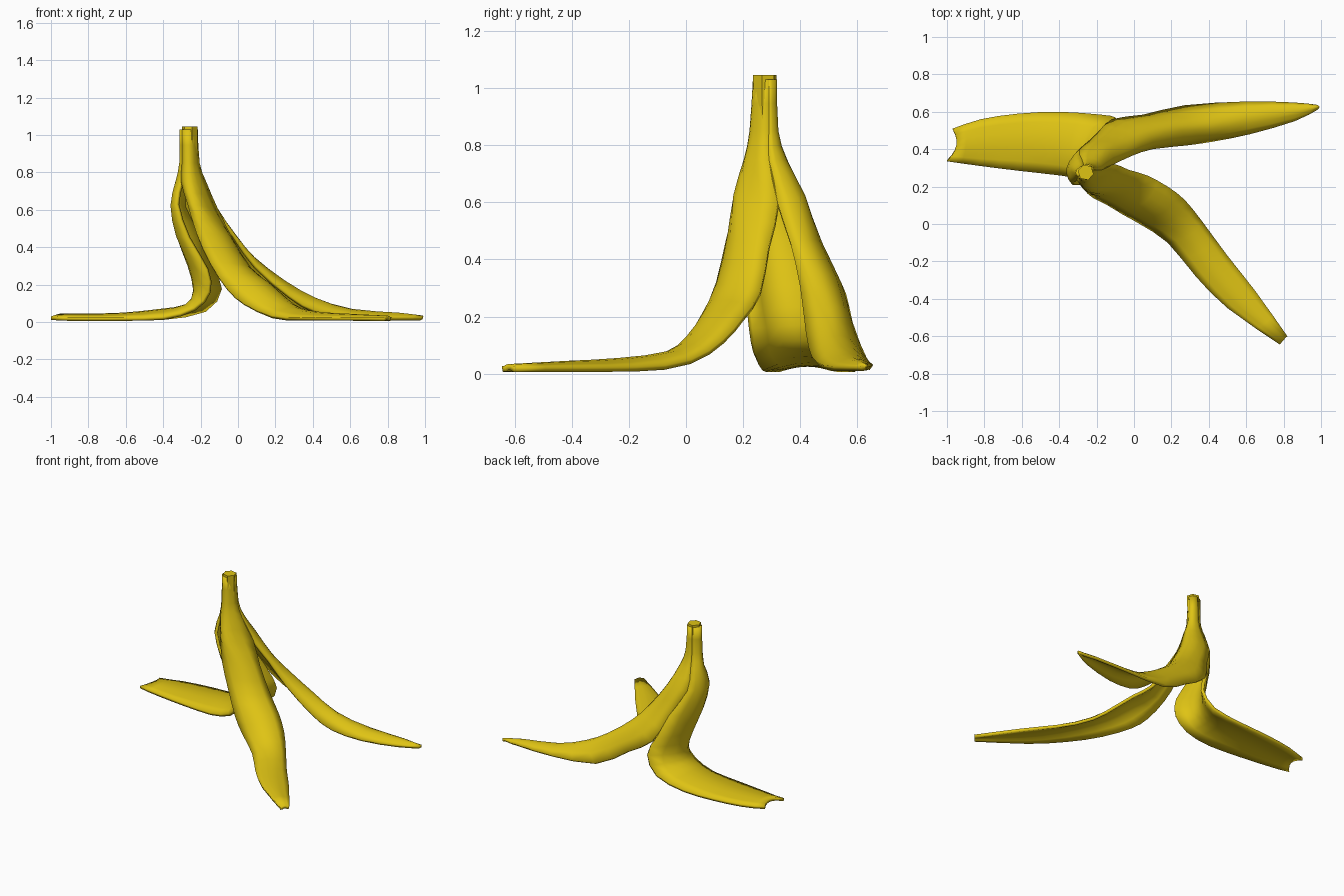
import bpy, bmesh
from mathutils import Vector as V

yellow = bpy.data.materials.new("banana yellow")
yellow.diffuse_color = (0.74, 0.55, 0.007, 1)


def finish(obj):
    obj.data.materials.append(yellow)
    bpy.ops.object.select_all(action='DESELECT')
    obj.select_set(True)
    bpy.context.view_layer.objects.active = obj
    bpy.ops.object.shade_smooth_by_angle(angle=0.6)


def catmull(a, b, c, d, t):
    return 0.5 * (2*b + (c - a)*t + (2*a - 5*b + 4*c - d)*t*t + (3*b - a - 3*c + d)*t**3)


def peel(name, rows, cols=6, sub=2):
    """Strip lofted down rows of (edge, ridge, edge) points, then thickened inward."""
    rows = [[V(r[k:k+3]) for k in (0, 3, 6)] for r in rows]
    fine, last = [], len(rows) - 1
    for i in range(last):
        q = [rows[max(0, min(last, i + k))] for k in (-1, 0, 1, 2)]
        for s in range(sub):
            fine.append([catmull(*[r[k] for r in q], s / sub) for k in range(3)])
    fine.append(rows[-1])
    bm = bmesh.new()
    grid = []
    for a, m, b in fine:
        c = 2*m - (a + b) / 2          # curve passes through the ridge point
        line = []
        for j in range(cols + 1):
            t = j / cols
            p = a*(1-t)**2 + c*2*t*(1-t) + b*t*t
            p.z = max(p.z, 0.026)
            line.append(bm.verts.new(p))
        grid.append(line)
    for u, w in zip(grid, grid[1:]):
        for j in range(cols):
            bm.faces.new((u[j], w[j], w[j+1], u[j+1]))
    me = bpy.data.meshes.new(name)
    bm.to_mesh(me)
    bm.free()
    ob = bpy.data.objects.new(name, me)
    bpy.context.collection.objects.link(ob)
    mod = ob.modifiers.new("thickness", 'SOLIDIFY')
    mod.thickness, mod.offset = 0.02, -1
    finish(ob)


# left peel: drops from the stem, folds, and lies towards -x
peel("left_peel", [
    (-.27, .315, 1.03, -.31, .285, 1.03, -.30, .25, 1.03),
    (-.27, .32, .85, -.312, .285, .85, -.30, .245, .85),
    (-.28, .35, .75, -.335, .30, .75, -.305, .235, .75),
    (-.29, .40, .62, -.36, .30, .62, -.33, .21, .63),
    (-.20, .48, .45, -.33, .33, .46, -.27, .21, .45),
    (-.15, .54, .30, -.27, .34, .30, -.17, .21, .28),
    (-.10, .57, .18, -.24, .38, .17, -.16, .22, .16),
    (-.18, .585, .07, -.28, .40, .095, -.24, .235, .075),
    (-.40, .60, .03, -.42, .43, .07, -.40, .26, .03),
    (-.62, .59, .02, -.62, .44, .05, -.62, .285, .02),
    (-.82, .56, .02, -.82, .43, .045, -.82, .31, .02),
    (-.97, .51, .03, -.95, .42, .045, -1.0, .335, .03)])

# front peel: slopes to front right
peel("front_peel", [
    (-.30, .25, 1.03, -.25, .237, 1.03, -.215, .29, 1.03),
    (-.30, .245, .85, -.25, .225, .85, -.205, .29, .85),
    (-.305, .235, .75, -.24, .205, .75, -.17, .29, .75),
    (-.27, .185, .63, -.19, .18, .62, -.105, .32, .60),
    (-.22, .14, .47, -.09, .175, .47, -.03, .29, .45),
    (-.15, .105, .32, 0, .14, .31, .07, .26, .29),
    (-.06, .05, .18, .10, .08, .22, .18, .20, .20),
    (.03, 0, .10, .19, .02, .14, .27, .13, .12),
    (.18, -.10, .035, .30, -.06, .08, .36, .02, .05),
    (.33, -.28, .02, .43, -.24, .055, .50, -.17, .02),
    (.50, -.45, .02, .58, -.42, .045, .65, -.36, .02),
    (.78, -.645, .02, .80, -.62, .034, .82, -.60, .02)])

# right peel: slopes to the back right
peel("right_peel", [
    (-.215, .29, 1.03, -.235, .315, 1.03, -.27, .315, 1.03),
    (-.205, .29, .85, -.225, .32, .85, -.27, .32, .85),
    (-.17, .29, .75, -.20, .345, .75, -.28, .35, .75),
    (-.105, .32, .60, -.15, .41, .62, -.29, .40, .62),
    (-.01, .365, .46, -.05, .45, .47, -.20, .48, .45),
    (.10, .40, .30, .06, .50, .35, -.12, .56, .28),
    (.28, .42, .14, .22, .53, .235, .05, .585, .17),
    (.42, .44, .06, .40, .54, .135, .27, .635, .05),
    (.62, .48, .03, .61, .57, .07, .60, .655, .03),
    (.86, .55, .02, .86, .60, .05, .85, .65, .03),
    (.98, .61, .02, .99, .63, .034, .96, .64, .02)])

# solid stem end
bpy.ops.mesh.primitive_cone_add(vertices=6, radius1=.04, radius2=.043, depth=.2,
                                location=(-.258, .276, .945), rotation=(0, 0, .3))
stem = bpy.context.object
stem.name = "stem_end"
finish(stem)
